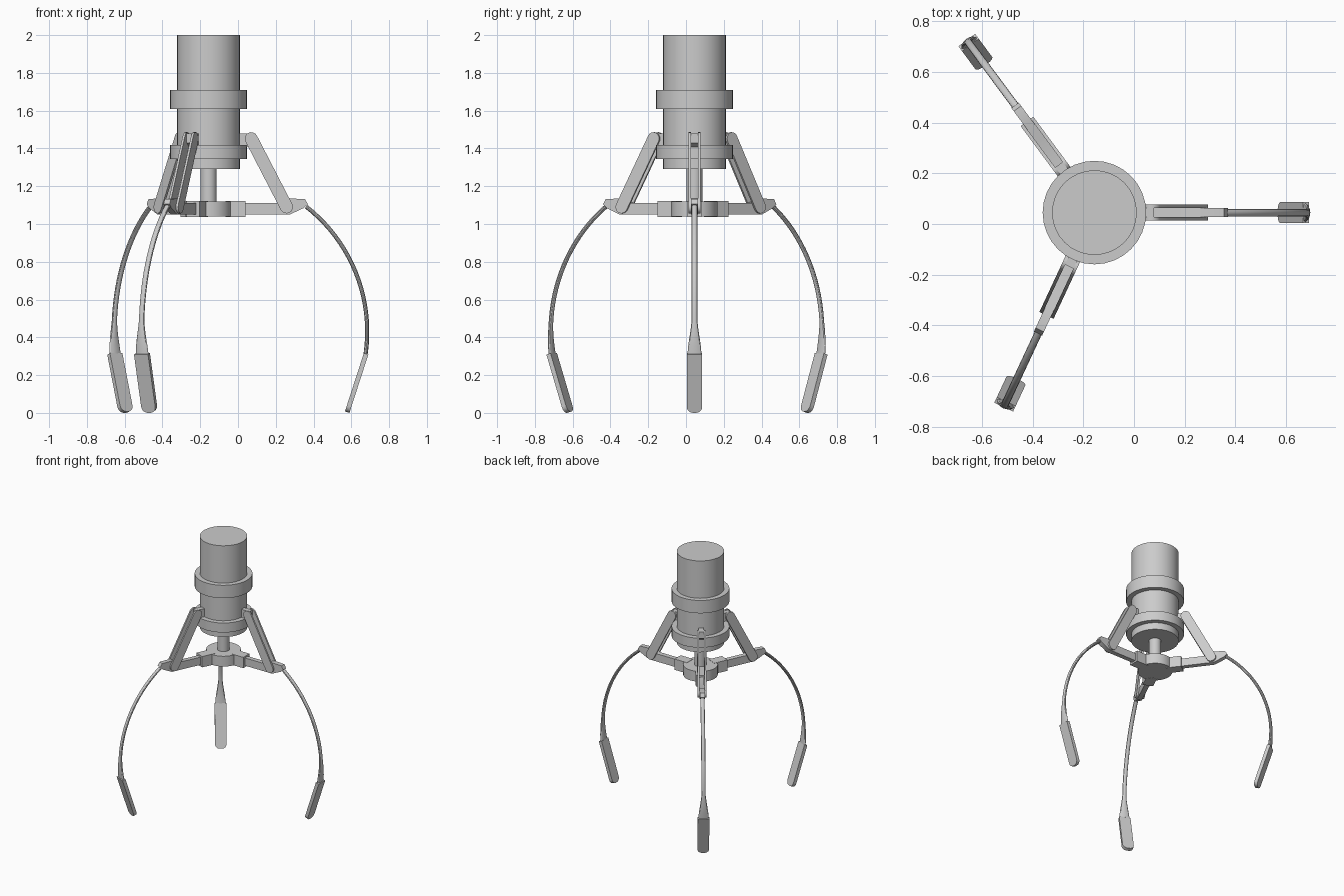
import bpy, bmesh
from math import sin, cos, pi, radians, atan2, hypot
from mathutils import Matrix, Vector

if "Cube" in bpy.data.objects:
    bpy.data.objects.remove(bpy.data.objects["Cube"])

AXIS = Vector((-0.156, 0.045, 0))
ARMS = [0, 126.5, 245]


def make(name, bm, mat=Matrix()):
    bmesh.ops.recalc_face_normals(bm, faces=bm.faces[:])
    me = bpy.data.meshes.new(name)
    bm.to_mesh(me)
    bm.free()
    me.transform(Matrix.Translation(AXIS) @ mat)
    ob = bpy.data.objects.new(name, me)
    bpy.context.collection.objects.link(ob)
    bpy.ops.object.select_all(action='DESELECT')
    ob.select_set(True)
    bpy.context.view_layer.objects.active = ob
    bpy.ops.object.shade_smooth_by_angle(angle=radians(30))
    return ob


def cylinder(name, r, z0, z1):
    bm = bmesh.new()
    bmesh.ops.create_cone(bm, cap_ends=True, segments=32, radius1=r, radius2=r, depth=z1 - z0,
                          matrix=Matrix.Translation((0, 0, (z0 + z1) / 2)))
    make(name, bm)


def loft(name, rings, mat):
    """Skin a list of closed rings and cap both ends."""
    bm = bmesh.new()
    vs = [[bm.verts.new(p) for p in ring] for ring in rings]
    n = len(vs[0])
    for a, b in zip(vs, vs[1:]):
        for i in range(n):
            bm.faces.new((a[i], a[(i + 1) % n], b[(i + 1) % n], b[i]))
    bm.faces.new(vs[0])
    bm.faces.new(vs[-1])
    make(name, bm, mat)


def plate(name, profile, y0, y1, mat):
    """Extrude a radial (r, z) profile across the arm."""
    loft(name, [[(r, y, z) for r, z in profile] for y in (y0, y1)], mat)


def slot(p, q, rad, n=8):
    """Round-ended bar outline from p to q."""
    a = atan2(q[1] - p[1], q[0] - p[0])
    out = []
    for c, s in ((q, a - pi / 2), (p, a + pi / 2)):
        out += [(c[0] + rad * cos(s + pi * i / n), c[1] + rad * sin(s + pi * i / n)) for i in range(n + 1)]
    return out


# Motor body, collars, plunger rod and hub
cylinder("motor_body", 0.167, 1.29, 2.0)
cylinder("upper_collar", 0.204, 1.61, 1.71)
cylinder("lower_collar", 0.204, 1.343, 1.417)
cylinder("plunger_rod", 0.043, 1.08, 1.30)
cylinder("hub", 0.122, 1.04, 1.12)

LINK = slot((0.226, 1.452), (0.413, 1.09), 0.034)
KNUCKLE = [(0.18, 1.05), (0.43, 1.05), (0.505, 1.085), (0.526, 1.105), (0.51, 1.132),
           (0.43, 1.135), (0.36, 1.11), (0.18, 1.11)]

for k, deg in enumerate(ARMS, 1):
    rot = Matrix.Rotation(radians(deg), 4, 'Z')
    # Hub block, knuckle bar, upper lug and paired links
    plate(f"hub_block_{k}", [(0.09, 1.038), (0.197, 1.038), (0.197, 1.122), (0.09, 1.122)], -0.038, 0.038, rot)
    plate(f"knuckle_{k}", KNUCKLE, -0.018, 0.018, rot)
    plate(f"upper_lug_{k}", [(0.15, 1.405), (0.2, 1.405), (0.235, 1.43), (0.235, 1.48), (0.15, 1.48)],
          -0.018, 0.018, rot)
    for side, y in (("a", -0.031), ("b", 0.018)):
        plate(f"link_{k}_{side}", LINK, y, y + 0.013, rot)

    # Curved finger, flaring where it meets the pad
    rings = []
    for i in range(21):
        t = radians(52 - 60 * i / 20)
        r, z = 0.84 - 0.84 * (1 - cos(t)), 0.43 + 0.84 * sin(t)
        hw = 0.015 + 0.022 * min(1, max(0, (0.48 - z) / 0.15))
        ring = []
        for j in range(12):
            a = 2 * pi * j / 12
            d = 0.011 * cos(a)
            ring.append((r + d * cos(t), hw * sin(a), z + d * sin(t)))
        rings.append(ring)
    loft(f"finger_{k}", rings, rot)

    # Gripping pad with rounded lower corners
    top, bot = Vector((0.834, 0, 0.312)), Vector((0.734, 0, 0.004))
    down = (bot - top).normalized()
    out = Vector((-down.z, 0, down.x)) * 0.0125
    length, w, c = (bot - top).length, 0.041, 0.034
    outline = [(-w, 0)]
    for cy, a0 in ((-w + c, pi), (w - c, pi / 2)):
        for i in range(7):
            a = a0 - i * pi / 12
            outline.append((cy + c * cos(a), length - c + c * sin(a)))
    outline.append((w, 0))
    loft(f"pad_{k}", [[top + down * s + Vector((0, y, 0)) + out * e for y, s in outline] for e in (-1, 1)], rot)
